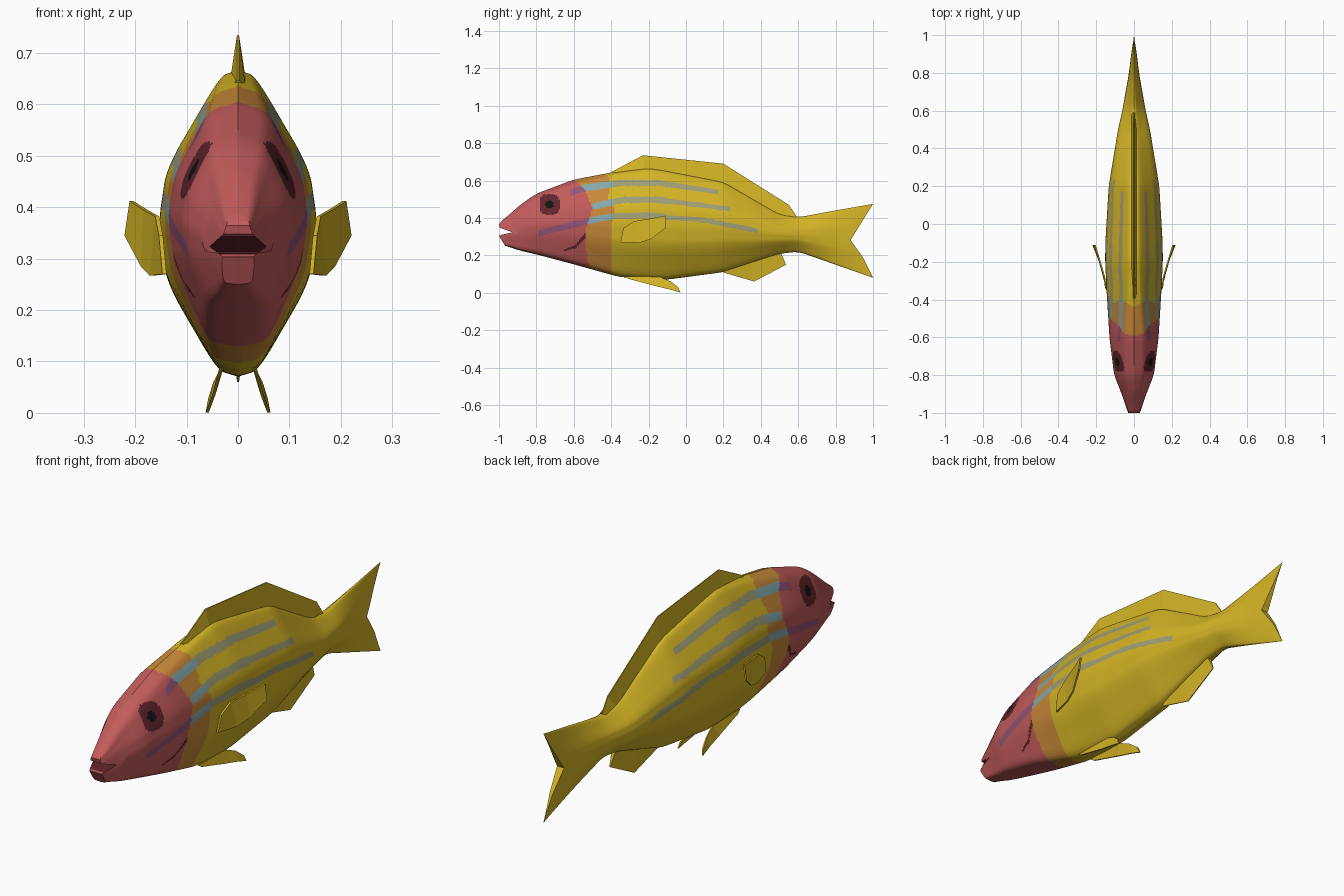
import bpy, bmesh, math

if "Cube" in bpy.data.objects:
    bpy.data.objects.remove(bpy.data.objects["Cube"])

COLOURS = {
    "yellow": (.66, .46, .019), "red": (.54, .105, .105), "orange": (.58, .25, .04),
    "pale_blue": (.23, .40, .42), "stripe_grey": (.35, .34, .18), "purple": (.30, .09, .19),
    "maroon": (.12, .018, .024), "black": (.006, .006, .008),
}
NAMES = list(COLOURS)
MATS = []
for name, rgb in COLOURS.items():
    m = bpy.data.materials.new(name)
    m.diffuse_color = (*rgb, 1)
    m.use_nodes = True
    m.node_tree.nodes["Principled BSDF"].inputs["Base Color"].default_value = m.diffuse_color
    MATS.append(m)


def lerp(table, t, k=1):
    """Column k of a table sorted by column 0."""
    if t <= table[0][0]:
        return table[0][k]
    for a, b in zip(table, table[1:]):
        if t <= b[0]:
            return a[k] + (b[k] - a[k]) * (t - a[0]) / (b[0] - a[0])
    return table[-1][k]


def soft(table, t, k, r):
    """Like lerp, with slightly rounded corners."""
    r = max(0, min(r, t - table[0][0], table[-1][0] - t))
    return sum(lerp(table, t + r * d, k) for d in (-1, -.5, 0, .5, 1)) / 5


def finish(name, bm, mats):
    bmesh.ops.recalc_face_normals(bm, faces=bm.faces)
    me = bpy.data.meshes.new(name)
    bm.to_mesh(me)
    bm.free()
    ob = bpy.data.objects.new(name, me)
    bpy.context.collection.objects.link(ob)
    for m in mats:
        me.materials.append(m)
    return ob


# Body stations: y, top, bottom, half width, width of the flat back
STATIONS = [
    (-1, .385, .25, .032, .6), (-.97, .405, .245, .043, .58), (-.9, .46, .228, .066, .54),
    (-.8, .53, .205, .107, .5), (-.6, .605, .152, .132, .45), (-.36, .65, .085, .147, .28),
    (-.2, .67, .072, .155, .22), (-.1, .653, .07, .154, .22), (.2, .595, .11, .136, .22),
    (.5, .42, .208, .086, .2), (.6, .403, .22, .063, .2), (.8, .44, .15, .027, .2),
    (1, .475, .08, .003, .2)]
# Front edge with the mouth notch, and forked tail edge, by height fraction
FRONT = [(0, -.967), (.4, -1), (.45, -.985), (.47, -.9), (.72, -.995), (.85, -1), (1, -.985)]
TAIL = [(0, 1), (.28, .945), (.51, .88), (1, 1)]
# Colour borders (z, y) and stripe centre lines (y, z)
RED_END = [(.1, -.51), (.2, -.53), (.33, -.54), (.45, -.5), (.55, -.54), (.6, -.59)]
ORANGE_END = [(.08, -.4), (.36, -.4), (.45, -.38), (.5, -.42), (.58, -.4), (.62, -.41), (.645, -.46)]
STRIPES = [
    [(-.62, .53), (-.55, .56), (-.35, .587), (-.15, .587), (.17, .54)],
    [(-.5, .462), (-.33, .497), (-.15, .497), (.24, .447)],
    [(-.79, .318), (-.52, .385), (-.38, .41), (-.2, .412), (.1, .388), (.38, .332)]]
GILL = [(-.655, .225), (-.59, .247), (-.535, .31)]


def body_colour(c):
    x, y, z = c
    eye = (abs((y + .73) / .056) ** 2.6 + abs((z - .472) / .056) ** 2.6)
    if abs(x) > .02 and eye < 1:
        return "black" if math.hypot(y + .73, z - .472) < .021 else "maroon"
    red = y < lerp(RED_END, z)
    if abs(x) > .025:
        if GILL[0][0] < y < GILL[-1][0] and abs(z - lerp(GILL, y)) < .004 + .08 * (y + .655):
            return "maroon"
        for s in STRIPES:
            if s[0][0] < y < s[-1][0] and abs(z - lerp(s, y)) < (.017 if y < -.1 else .013):
                return "purple" if red else "pale_blue" if y < -.39 else "stripe_grey"
    if red:
        return "red"
    return "orange" if y < lerp(ORANGE_END, z) else "yellow"


# Body, head and tail as one loft
COUNTS = [10, 30, 16, 16, 30, 6]
PARAMS = [i + j / n for i, n in enumerate(COUNTS) for j in range(n)] + [6]
H = len(PARAMS) - 1
RINGS = 220
bm = bmesh.new()
rings = []
for i in range(RINGS + 1):
    y0 = -1 + 2 * i / RINGS
    top, bot = soft(STATIONS, y0, 1, .03), soft(STATIONS, y0, 2, .03)
    tw = lerp(STATIONS, y0, 4)
    drop = .02 + .12 * max(0, tw - .22)
    section = [(0, 0, 1), (1, tw, 1 - drop), (2, .9, .68), (3, 1, .5), (4, .9, .31),
               (5, tw + .04, .02), (6, 0, 0)]
    half = []
    for s in PARAMS:
        fx, fz = soft(section, s, 1, .25), soft(section, s, 2, .25)
        y = y0
        if y0 < -.88:
            y = -.88 + (-.88 - y0) / .12 * (lerp(FRONT, fz) + .88)
        elif y0 > .6:
            y = .6 + (y0 - .6) / .4 * (lerp(TAIL, fz) - .6)
        half.append((fx * soft(STATIONS, y, 3, .03), y, bot + fz * (top - bot)))
    pts = half + [(-x, y, z) for x, y, z in half[-2:0:-1]]
    rings.append([bm.verts.new(p) for p in pts])
N = 2 * H
for a, b in zip(rings, rings[1:]):
    for j in range(N):
        k = (j + 1) % N
        f = bm.faces.new((a[j], a[k], b[k], b[j]))
        f.material_index = NAMES.index(body_colour(f.calc_center_median()))
# Mouth and tail end caps, strips from side to side
for r, tail in ((rings[0], False), (rings[-1], True)):
    for j in range(H):
        f = bm.faces.new(list(dict.fromkeys((r[j], r[j + 1], r[N - j - 1], r[(N - j) % N]))))
        z = f.calc_center_median().z
        f.material_index = 0 if tail else NAMES.index("maroon" if .308 < z < .345 else "red")
body = finish("fish_body", bm, MATS)
bpy.context.view_layer.objects.active = body
body.select_set(True)
bpy.ops.object.shade_smooth_by_angle(angle=math.radians(35))


def fin(name, root, tip, t_root, t_tip, mirror=False):
    """Thin blade between a root edge and a tip edge, each a list of (x, y, z)."""
    bm = bmesh.new()
    sides = [[[bm.verts.new((p[0] + s * t, p[1], p[2])) for p in edge]
              for edge, t in ((root, t_root), (tip, t_tip))] for s in (1, -1)]
    (ra, ta), (rb, tb) = sides
    for p, q in ((ra, ta), (ta, tb), (tb, rb), (rb, ra)):
        for i in range(len(root) - 1):
            bm.faces.new((p[i], p[i + 1], q[i + 1], q[i]))
    for i in (0, -1):
        bm.faces.new((ra[i], ta[i], tb[i], rb[i]))
    ob = finish(name, bm, MATS[:1])
    if mirror:
        ob.modifiers.new("mirror", "MIRROR")
    return ob


# Dorsal and anal fins
fin("dorsal_fin",
    [(0, -.39, .63), (0, -.22, .65), (0, .2, .58), (0, .5, .40), (0, .585, .39)],
    [(0, -.395, .647), (0, -.23, .735), (0, .2, .69), (0, .55, .47), (0, .59, .41)], .015, .002)
fin("anal_fin",
    [(0, .19, .13), (0, .35, .17), (0, .5, .23)],
    [(0, .2, .108), (0, .365, .06), (0, .535, .15)], .012, .002)
# Paired pelvic and pectoral fins
fin("pelvic_fins",
    [(.033, -.33, .088), (.032, -.14, .085), (.045, -.08, .06), (.055, -.04, .028)],
    [(.037, -.31, .075), (.047, -.16, .035), (.054, -.08, .016), (.06, -.03, .001)],
    .003, .003, True)
fin("pectoral_fins",
    [(.143, -.35, .27), (.168, -.25, .267), (.185, -.19, .285), (.217, -.11, .345)],
    [(.15, -.335, .345), (.157, -.28, .382), (.18, -.2, .395), (.207, -.11, .412)],
    .004, .004, True)
